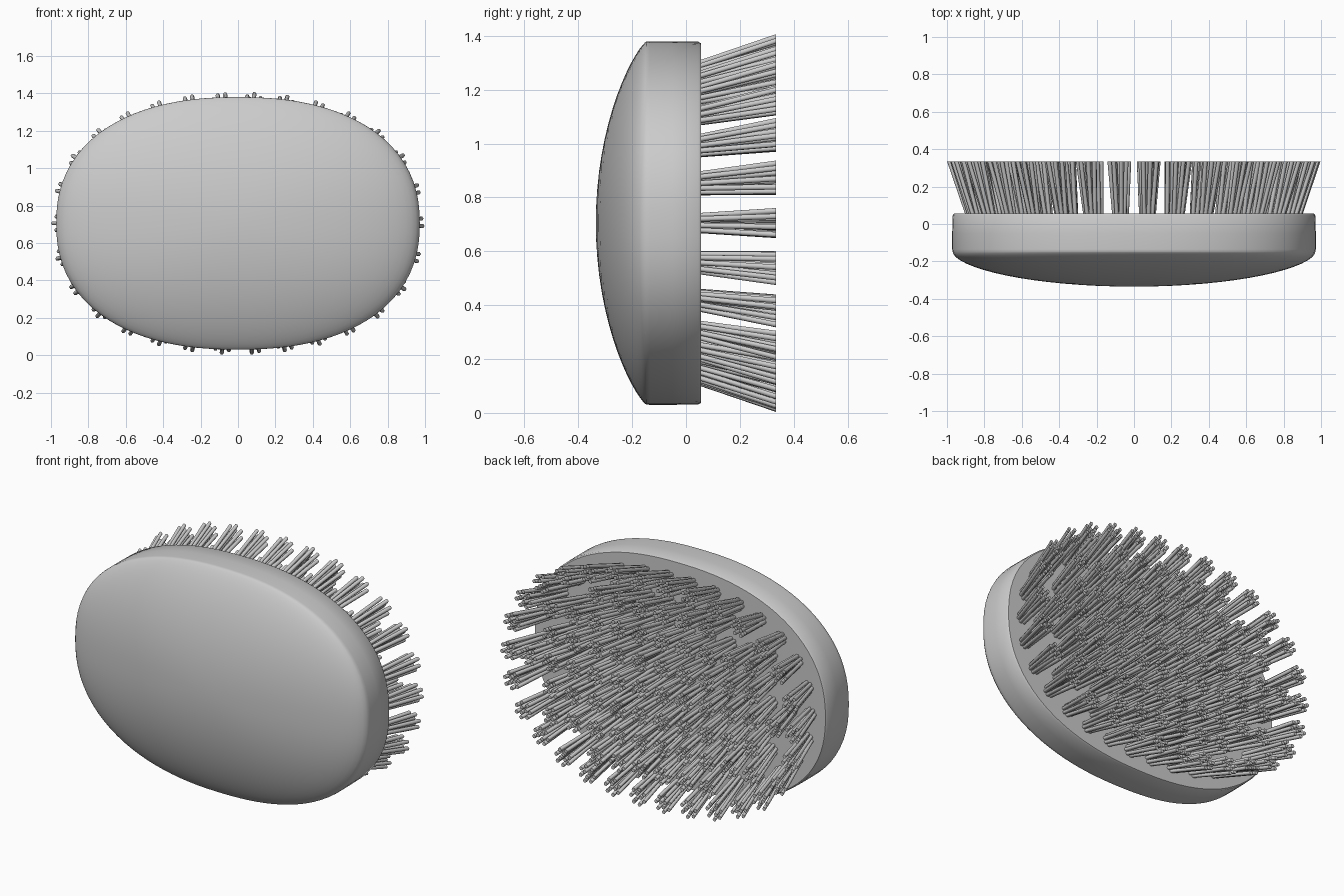
import bpy, bmesh, math, random
from mathutils import Vector

if "Cube" in bpy.data.objects:
    bpy.data.objects.remove(bpy.data.objects["Cube"])

random.seed(4)
CZ = 0.705            # height of the brush centre
SEG = 96


def oval(t, a, b, n=2.3):
    """Point on a superellipse with half axes a, b."""
    c, s = math.cos(t), math.sin(t)
    return (a * math.copysign(abs(c) ** (2 / n), c),
            b * math.copysign(abs(s) ** (2 / n), s))


def even_oval(a, b, count):
    """Points evenly spaced along an oval."""
    pts = [Vector(oval(2 * math.pi * i / 2000, a, b)) for i in range(2001)]
    acc = [0]
    for p, q in zip(pts, pts[1:]):
        acc.append(acc[-1] + (q - p).length)
    out, j = [], 0
    for k in range(count):
        while acc[j] < acc[-1] * k / count - 1e-9:
            j += 1
        out.append(pts[j].copy())
    return out


def finish(bm, name, angle):
    bmesh.ops.recalc_face_normals(bm, faces=bm.faces)
    me = bpy.data.meshes.new(name)
    bm.to_mesh(me)
    bm.free()
    ob = bpy.data.objects.new(name, me)
    bpy.context.collection.objects.link(ob)
    bpy.ops.object.select_all(action='DESELECT')
    ob.select_set(True)
    bpy.context.view_layer.objects.active = ob
    bpy.ops.object.shade_smooth_by_angle(angle=math.radians(angle))
    return ob


# Handle: flat bristle face, straight rim and domed grip
bm = bmesh.new()
outline = even_oval(0.972, 0.675, SEG)
levels = [(0.99, 0.055), (0.998, 0.045), (1.0, -0.05), (1.0, -0.135)]
dome = [math.sin(math.radians(90 - 90 * i / 16)) for i in range(16)]
rings = []
for s, y in levels:
    rings.append([bm.verts.new((p.x * s, y, CZ + p.y * s)) for p in outline])
for r in dome:
    ring = []
    for p in outline:
        up = (p.y / 0.675) ** 2
        h = (1 - min(r, 1) ** 2) ** (0.56 + 0.24 * up)
        ring.append(bm.verts.new((p.x * r * 0.998, -0.148 - 0.187 * h, CZ + p.y * r * 0.998)))
    rings.append(ring)
for lo, hi in zip(rings, rings[1:]):
    for i in range(SEG):
        j = (i + 1) % SEG
        bm.faces.new((lo[i], lo[j], hi[j], hi[i]))
bm.faces.new(rings[0])
tip = bm.verts.new((0, -0.335, CZ))
for i in range(SEG):
    bm.faces.new((rings[-1][i], rings[-1][(i + 1) % SEG], tip))
finish(bm, "brush_handle", 40)

# Tuft layout: an outer ring around a regular grid
A, B, LEAN = 0.86, 0.565, 0.082
tufts = even_oval(A, B, 30)
for row in range(-4, 5):
    for col in range(7):
        for side in (-1, 1):
            x, z = side * (0.066 + 0.135 * col), 0.14 * row
            if (abs(x) / (A - 0.10)) ** 2.3 + (abs(z) / (B - 0.10)) ** 2.3 < 1:
                tufts.append(Vector((x, z)))


def strand(bm, p, q, r, sides=6):
    """Thin capped rod from p to q, ends parallel to the bristle face."""
    ends = []
    for c in (p, q):
        ends.append([bm.verts.new((c[0] + r * math.cos(2 * math.pi * k / sides), c[1],
                                   c[2] + r * math.sin(2 * math.pi * k / sides)))
                     for k in range(sides)])
    for k in range(sides):
        j = (k + 1) % sides
        bm.faces.new((ends[0][k], ends[0][j], ends[1][j], ends[1][k]))
    bm.faces.new(ends[0])
    bm.faces.new(ends[1])


# Bristles: each tuft fans out and leans away from the centre
bm = bmesh.new()
for t in tufts:
    turn = random.uniform(0, math.tau)
    spots = [(0.4, k * math.tau / 3) for k in range(3)] + [(1, k * math.tau / 7) for k in range(7)]
    for rad, ang in spots:
        d = Vector((math.cos(ang + turn), math.sin(ang + turn))) * rad
        root = t + d * 0.027
        end = t + Vector((t.x / A, t.y / B)) * LEAN + d * 0.046
        strand(bm, (root.x, 0.04, CZ + root.y), (end.x, 0.335, CZ + end.y), 0.0115)
finish(bm, "bristles", 65)
